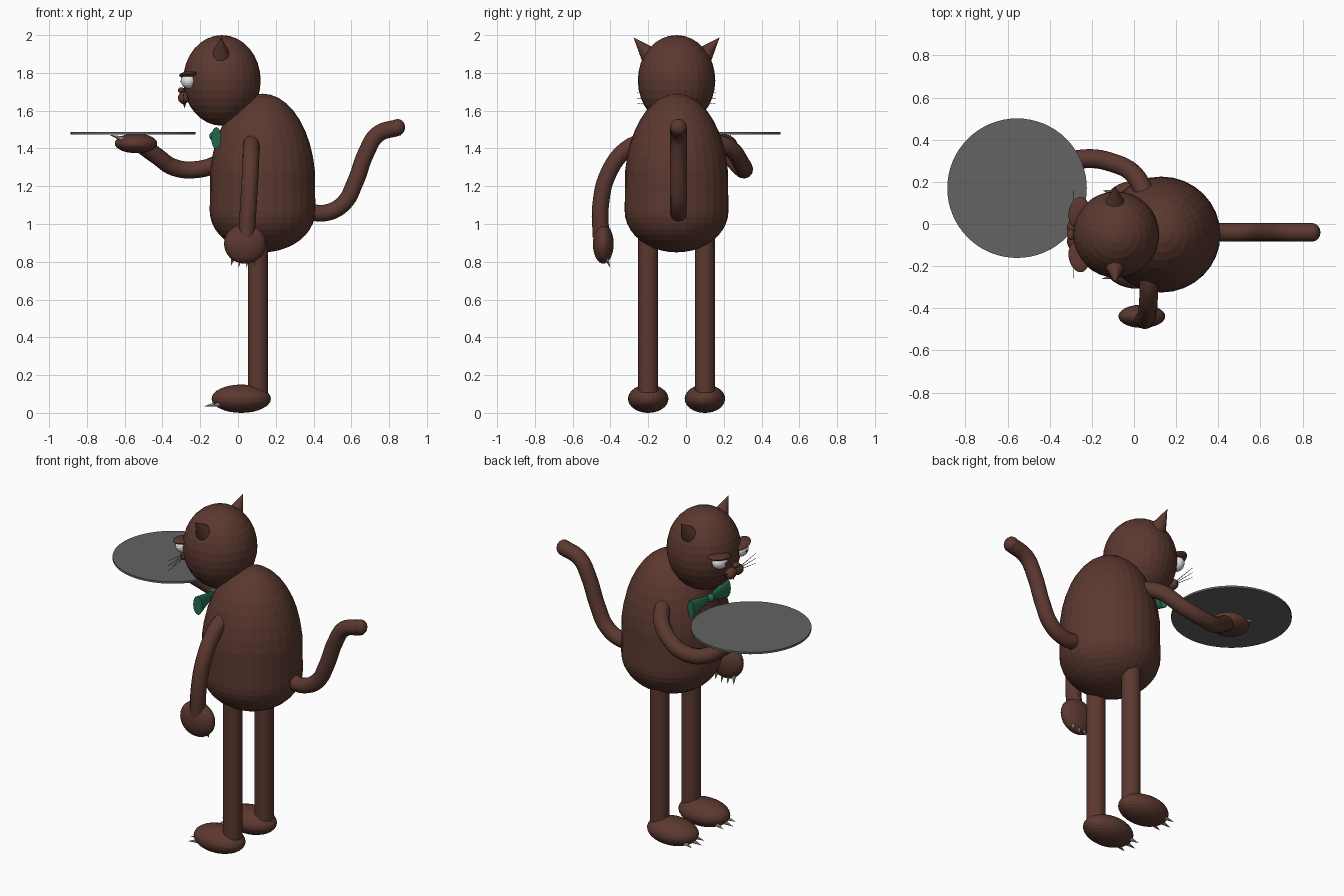
import bpy, bmesh, math
from mathutils import Vector, Matrix, Euler

cube = bpy.data.objects.get("Cube")
if cube:
    bpy.data.objects.remove(cube, do_unlink=True)


def material(name, rgb):
    m = bpy.data.materials.new(name)
    m.use_nodes = True
    m.diffuse_color = (*rgb, 1)
    m.node_tree.nodes["Principled BSDF"].inputs["Base Color"].default_value = (*rgb, 1)
    return m


BROWN = material("brown_fur", (0.105, 0.04, 0.029))
GREY = material("tray_grey", (0.125, 0.125, 0.125))
GREEN = material("bow_green", (0.02, 0.16, 0.085))
WHITE = material("eye_white", (0.8, 0.8, 0.8))
CLAW = material("claw_grey", (0.45, 0.45, 0.43))
BLACK = material("black", (0.01, 0.01, 0.01))

MID = -0.05  # y of the body's plane of symmetry


def add(name, bm, mat):
    bmesh.ops.recalc_face_normals(bm, faces=bm.faces)
    me = bpy.data.meshes.new(name)
    bm.to_mesh(me)
    bm.free()
    me.materials.append(mat)
    ob = bpy.data.objects.new(name, me)
    bpy.context.collection.objects.link(ob)
    return ob


def ball(name, loc, radii, mat, rot=(0, 0, 0), segs=32):
    bm = bmesh.new()
    bmesh.ops.create_uvsphere(bm, u_segments=segs, v_segments=segs // 2, radius=1)
    bm.transform(Matrix.LocRotScale(Vector(loc), Euler(rot), Vector(radii)))
    return add(name, bm, mat)


def cone(name, a, b, r1, r2, mat, segs=12, flat=None):
    """Frustum from point a to point b, optionally squashed along x."""
    a, b = Vector(a), Vector(b)
    bm = bmesh.new()
    bmesh.ops.create_cone(bm, cap_ends=True, segments=segs, radius1=r1,
                          radius2=r2, depth=(b - a).length)
    bm.transform((b - a).to_track_quat("Z", "Y").to_matrix().to_4x4())
    if flat:
        bm.transform(Matrix.Diagonal((flat, 1, 1, 1)))
    bm.transform(Matrix.Translation((a + b) / 2))
    return add(name, bm, mat)


def tube(name, points, radius, mat):
    cu = bpy.data.curves.new(name, "CURVE")
    cu.dimensions = "3D"
    cu.bevel_depth = radius
    cu.bevel_resolution = 4
    cu.resolution_u = 6
    cu.use_fill_caps = True
    sp = cu.splines.new("BEZIER")
    sp.bezier_points.add(len(points) - 1)
    for bp, p in zip(sp.bezier_points, points):
        bp.co = p
        bp.handle_left_type = bp.handle_right_type = "AUTO"
    tmp = bpy.data.objects.new(name + "_path", cu)
    bpy.context.collection.objects.link(tmp)
    dg = bpy.context.evaluated_depsgraph_get()
    me = bpy.data.meshes.new_from_object(tmp.evaluated_get(dg))
    bpy.data.objects.remove(tmp, do_unlink=True)
    me.materials.clear()
    me.materials.append(mat)
    ob = bpy.data.objects.new(name, me)
    bpy.context.collection.objects.link(ob)
    return ob


# Body: a capsule with a short lower cap and a tall upper cap
bm = bmesh.new()
bmesh.ops.create_uvsphere(bm, u_segments=32, v_segments=20, radius=1)
for v in bm.verts:
    z = v.co.z
    v.co.z = 1.21 + 0.48 * z if z > 0.01 else 1.07 + 0.22 * z
    v.co.x = 0.13 + 0.28 * v.co.x
    v.co.y = MID + 0.275 * v.co.y
add("body", bm, BROWN)

# Head
ball("head", (-0.085, MID, 1.76), (0.205, 0.205, 0.24), BROWN)

# Tail
tail = [(0.36, 1.065), (0.47, 1.06), (0.56, 1.11), (0.62, 1.22),
        (0.68, 1.38), (0.74, 1.475), (0.85, 1.512)]
tube("tail", [(x, -0.04, z) for x, z in tail], 0.044, BROWN)
ball("tail_tip", (0.845, -0.04, 1.512), (0.04, 0.044, 0.044), BROWN, segs=16)

# Paired parts
for side, s in (("left", 1), ("right", -1)):
    # Legs, feet and toe claws
    y = MID + 0.15 * s
    cone(side + "_leg", (0.105, y, 0.08), (0.105, y, 1.1), 0.053, 0.053, BROWN, 32)
    ball(side + "_foot", (0.017, y, 0.075), (0.157, 0.107, 0.075), BROWN)
    for i in (-1, 0, 1):
        cone(f"{side}_toe_claw", (-0.1 + 0.02 * abs(i), y + 0.045 * i, 0.05),
             (-0.178 + 0.025 * abs(i), y + 0.06 * i, 0.035), 0.016, 0, CLAW, 8)
    # Ears
    cone(side + "_ear", (-0.09, MID + 0.125 * s, 1.872),
         (-0.09, MID + 0.228 * s, 1.988), 0.062, 0, BROWN, 16)
    # Eyes with drooping lids
    ball(side + "_eye", (-0.262, MID + 0.1 * s, 1.758), (0.04, 0.05, 0.042), WHITE, segs=24)
    ball(side + "_pupil", (-0.299, MID + 0.098 * s, 1.755), (0.005, 0.009, 0.009), BLACK, segs=12)
    ball(side + "_eyelid", (-0.262, MID + 0.105 * s, 1.79), (0.048, 0.075, 0.016),
         BROWN, (0.12 * s, 0, -0.2 * s), 24)
    # Muzzle and whiskers
    ball(side + "_cheek", (-0.288, MID + 0.032 * s, 1.668), (0.03, 0.042, 0.032),
         BROWN, (-0.2 * s, 0, 0), 20)
    for i in (-1, 0, 1):
        cone(side + "_whisker", (-0.29, MID + 0.04 * s, 1.668 + 0.006 * i),
             (-0.285, MID + 0.21 * s, 1.665 + 0.03 * i), 0.002, 0.001, BLACK, 6)
    # Bow tie wings
    cone(side + "_bow_wing", (-0.13, MID, 1.465), (-0.11, MID + 0.17 * s, 1.455),
         0.014, 0.058, GREEN, 16, 0.45)

ball("nose", (-0.3, MID, 1.708), (0.018, 0.026, 0.016), BROWN, segs=16)
cone("chin_tuft", (-0.285, MID, 1.655), (-0.282, MID, 1.612), 0.014, 0, BROWN, 8)
ball("bow_knot", (-0.13, MID, 1.465), (0.022, 0.026, 0.024), GREEN, segs=16)

# Lowered right arm, paw and claws
tube("right_arm", [(0.07, -0.2, 1.445), (0.07, -0.31, 1.4), (0.065, -0.41, 1.27),
                   (0.055, -0.452, 1.1), (0.045, -0.45, 0.93)], 0.044, BROWN)
ball("right_paw", (0.037, -0.438, 0.895), (0.111, 0.055, 0.105), BROWN)
for i in range(4):
    t = i - 1.5
    cone("right_paw_claw", (0.03 + 0.036 * t, -0.425, 0.83),
         (0.025 + 0.042 * t, -0.402, 0.765 + 0.008 * abs(t)), 0.014, 0, CLAW, 8)

# Raised left arm, paw and claws
tube("left_arm", [(0.06, 0.13, 1.445), (0, 0.235, 1.4), (-0.1, 0.29, 1.325),
                  (-0.22, 0.31, 1.288), (-0.34, 0.285, 1.3), (-0.43, 0.235, 1.36),
                  (-0.52, 0.18, 1.425)], 0.045, BROWN)
ball("left_paw", (-0.54, 0.17, 1.427), (0.112, 0.1, 0.052), BROWN)
for i in range(4):
    t = i - 1.5
    cone("left_paw_claw", (-0.61, 0.17 + 0.036 * t, 1.45),
         (-0.685 + 0.008 * abs(t), 0.17 + 0.045 * t, 1.472), 0.014, 0, CLAW, 8)

# Serving tray
cone("tray", (-0.555, 0.17, 1.475), (-0.555, 0.17, 1.487), 0.331, 0.331, GREY, 64)
